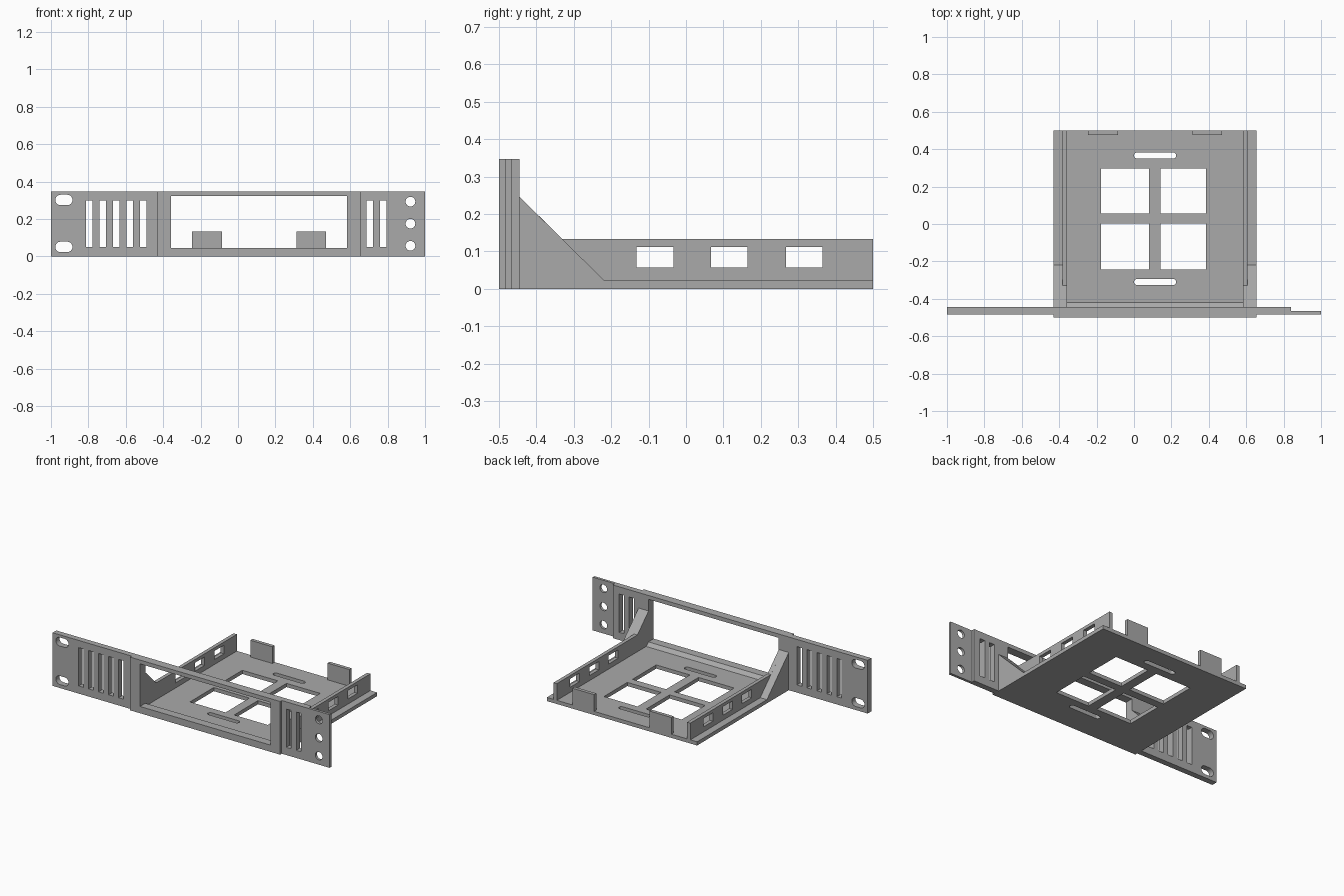
import bpy, bmesh, math
from mathutils import Vector

cube = bpy.data.objects.get("Cube")
if cube:
    bpy.data.objects.remove(cube, do_unlink=True)

grey = bpy.data.materials.new("mid grey")
grey.use_nodes = True
colour = (0.4, 0.4, 0.4, 1)
grey.diffuse_color = colour
grey.node_tree.nodes["Principled BSDF"].inputs["Base Color"].default_value = colour


def rect(u0, u1, v0, v1):
    return [(u0, v0), (u1, v0), (u1, v1), (u0, v1)]


def slot(u, v, half, r, n=12):
    """Outline with round ends; half = 0 gives a circle."""
    pts = []
    for side, start in ((1, -math.pi / 2), (-1, math.pi / 2)):
        for i in range(n + 1):
            if half == 0 and i == n:
                continue
            a = start + math.pi * i / n
            pts.append((u + side * half + r * math.cos(a), v + r * math.sin(a)))
    return pts


# How the outline's u, v and the thickness w map to x, y, z
MAPS = {"x": lambda u, v, w: (w, u, v),
        "y": lambda u, v, w: (u, w, v),
        "z": lambda u, v, w: (u, v, w)}


def plate(name, axis, w0, w1, outline, holes=()):
    """Flat plate: outline with holes, thick from w0 to w1 along axis."""
    curve = bpy.data.curves.new(name, "CURVE")
    curve.dimensions = "2D"
    curve.fill_mode = "BOTH"
    curve.extrude = abs(w1 - w0) / 2
    for loop in [outline, *holes]:
        spline = curve.splines.new("POLY")
        spline.points.add(len(loop) - 1)
        for point, (u, v) in zip(spline.points, loop):
            point.co = (u, v, 0, 1)
        spline.use_cyclic_u = True
    helper = bpy.data.objects.new(name + " outline", curve)
    bpy.context.collection.objects.link(helper)
    graph = bpy.context.evaluated_depsgraph_get()
    mesh = bpy.data.meshes.new_from_object(helper.evaluated_get(graph))
    bpy.data.objects.remove(helper, do_unlink=True)

    bm = bmesh.new()
    bm.from_mesh(mesh)
    bmesh.ops.remove_doubles(bm, verts=bm.verts, dist=1e-5)
    for vert in bm.verts:
        u, v, w = vert.co
        vert.co = Vector(MAPS[axis](u, v, w + (w0 + w1) / 2))
    bmesh.ops.recalc_face_normals(bm, faces=bm.faces)
    for face in bm.faces:
        face.smooth = False
    bm.to_mesh(mesh)
    bm.free()
    mesh.name = name
    mesh.materials.clear()
    mesh.materials.append(grey)
    obj = bpy.data.objects.new(name, mesh)
    bpy.context.collection.objects.link(obj)
    return obj


HEIGHT, FLOOR, WALL_TOP = 0.347, 0.024, 0.133
FRONT, WING_FRONT, BACK = -0.5, -0.483, -0.445
LEFT, RIGHT, MID = -0.43, 0.654, 0.112

# Tray floor with four windows and two tie slots
windows = [rect(x0, x1, y0, y1)
           for x0, x1 in ((-0.177, 0.08), (0.142, 0.385))
           for y0, y1 in ((-0.243, 0.003), (0.055, 0.297))]
ties = [slot(0.113, y, 0.097, 0.016) for y in (-0.31, 0.366)]
plate("tray_floor", "z", 0, FLOOR, rect(LEFT, RIGHT, BACK, 0.5), windows + ties)

# Front frame around the opening, with a sloped sill behind it
plate("front_frame", "y", FRONT, BACK, rect(LEFT, RIGHT, 0, HEIGHT),
      [rect(-0.357, 0.583, 0.044, 0.322)])
plate("sill", "x", -0.358, 0.583,
      [(BACK, FLOOR), (-0.42, FLOOR), (BACK, 0.044)])


def vents(first, count):
    return [rect(first + i * 0.072, first + i * 0.072 + 0.035, 0.05, 0.3)
            for i in range(count)]


# Mounting wings with vents and screw holes
plate("right_wing", "y", WING_FRONT, BACK, rect(-1, LEFT, 0, HEIGHT),
      vents(-0.812, 5) + [slot(-0.931, z, 0.018, 0.028) for z in (0.051, 0.302)])
plate("left_wing", "y", WING_FRONT, BACK, rect(RIGHT, 0.84, 0, HEIGHT),
      vents(0.687, 2))
plate("left_mounting_ear", "y", WING_FRONT, -0.466, rect(0.84, 1, 0, HEIGHT),
      [slot(0.922, z, 0, 0.026) for z in (0.057, 0.175, 0.293)])

# Side walls with windows, and gussets outside them
wall = [(BACK, FLOOR), (0.5, FLOOR), (0.5, WALL_TOP), (-0.33, WALL_TOP), (BACK, 0.246)]
wall_windows = [rect(y, y + 0.098, 0.057, 0.112) for y in (-0.132, 0.067, 0.267)]
gusset = [(BACK, FLOOR), (-0.22, FLOOR), (BACK, 0.246)]
for label, side in (("right", -1), ("left", 1)):
    inner, outer, edge = (MID + side * d for d in (0.47, 0.494, 0.542))
    plate(label + "_side_wall", "x", inner, outer, wall, wall_windows)
    plate(label + "_gusset", "x", outer, edge, gusset)

# Rear stop tabs
for label, x0, x1 in (("right", -0.245, -0.085), ("left", 0.313, 0.47)):
    plate(label + "_rear_tab", "y", 0.477, 0.5, rect(x0, x1, FLOOR, WALL_TOP))
